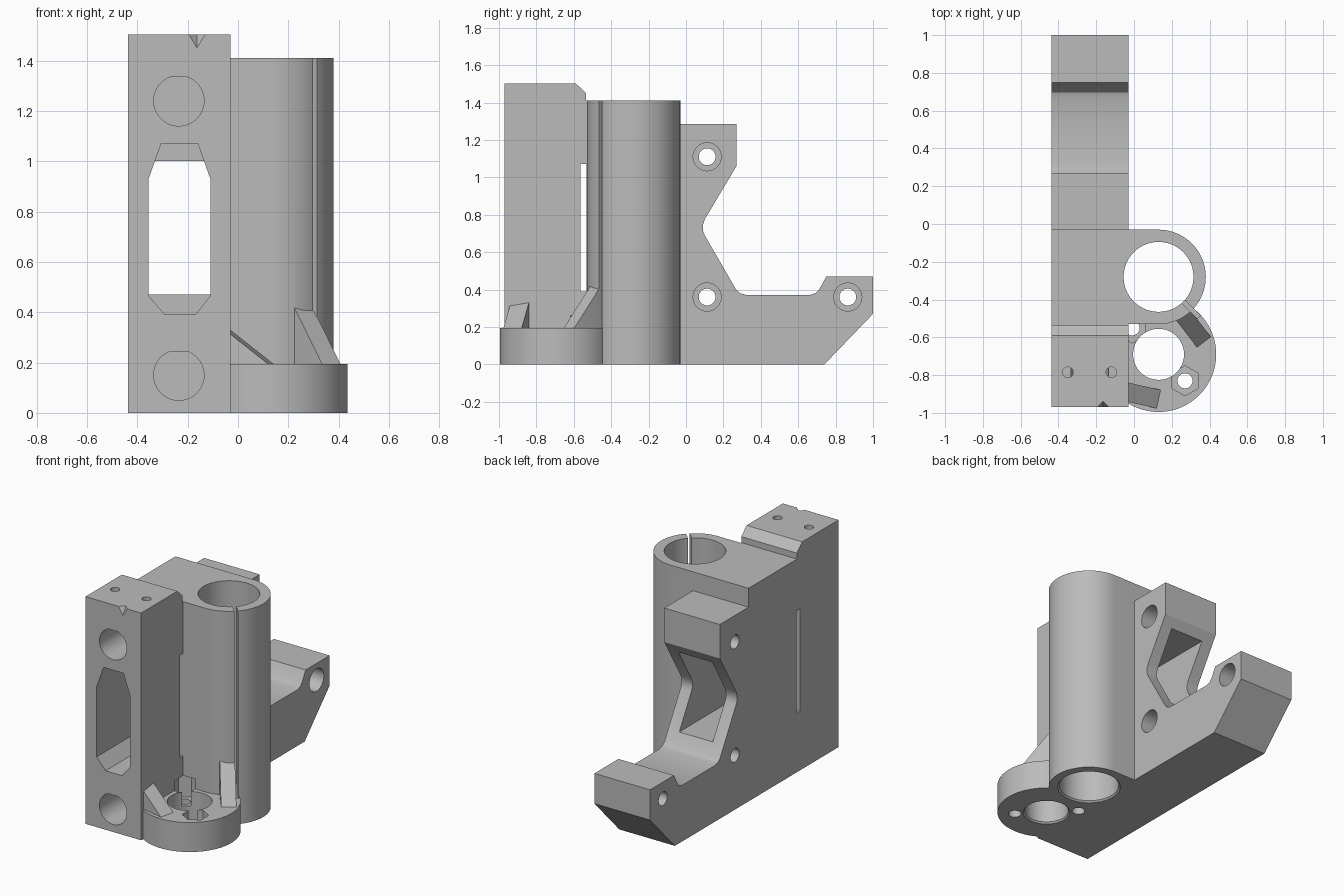
import bpy, bmesh, math
from mathutils import Matrix, Vector

old = bpy.data.objects.get("Cube")
if old:
    bpy.data.objects.remove(old, do_unlink=True)

grey = bpy.data.materials.new("plain_grey")
grey.use_nodes = True
grey.diffuse_color = (0.5, 0.5, 0.5, 1)
grey.node_tree.nodes["Principled BSDF"].inputs["Base Color"].default_value = (0.5, 0.5, 0.5, 1)


def frame(u, v, w, origin=(0, 0, 0)):
    """Matrix placing local x, y, z along u, v, w."""
    m = Matrix((u, v, w)).transposed().to_4x4()
    m.translation = Vector(origin)
    return m


X, Y, Z = Vector((1, 0, 0)), Vector((0, 1, 0)), Vector((0, 0, 1))
ALONG_X = frame(Y, Z, X)        # profile in y, z
ALONG_Y = frame(X, Z, -Y)       # profile in x, z
ALONG_Z = Matrix.Identity(4)    # profile in x, y


def prism(name, points, start, end, matrix):
    """Extrude a profile along the local z axis."""
    bm = bmesh.new()
    low = [bm.verts.new(matrix @ Vector((a, b, start))) for a, b in points]
    high = [bm.verts.new(matrix @ Vector((a, b, end))) for a, b in points]
    bm.faces.new(low)
    bm.faces.new(high)
    n = len(points)
    for i in range(n):
        j = (i + 1) % n
        bm.faces.new((low[i], low[j], high[j], high[i]))
    bmesh.ops.recalc_face_normals(bm, faces=bm.faces)
    return finish(name, bm)


def cone(name, r1, r2, depth, centre, sides=64):
    bm = bmesh.new()
    bmesh.ops.create_cone(bm, cap_ends=True, segments=sides, radius1=r1, radius2=r2,
                          depth=depth, matrix=Matrix.Translation(centre))
    return finish(name, bm)


def finish(name, bm):
    mesh = bpy.data.meshes.new(name)
    bm.to_mesh(mesh)
    bm.free()
    mesh.materials.append(grey)
    ob = bpy.data.objects.new(name, mesh)
    bpy.context.collection.objects.link(ob)
    return ob


def circle(cx, cy, r, sides=64, flat=None):
    """Round profile, with an optional flat top."""
    top = r if flat is None else flat
    pts = []
    for i in range(sides):
        a = 2 * math.pi * (i + 0.5) / sides
        if r * math.sin(a) <= top:
            pts.append((cx + r * math.cos(a), cy + r * math.sin(a)))
    return pts


def rect(a0, a1, b0, b1):
    return [(a0, b0), (a1, b0), (a1, b1), (a0, b1)]


def combine(target, other, operation):
    mod = target.modifiers.new(operation.lower(), "BOOLEAN")
    mod.operation = operation
    mod.solver = "EXACT"
    mod.object = other
    bpy.context.view_layer.objects.active = target
    bpy.ops.object.modifier_apply(modifier=mod.name)
    bpy.data.objects.remove(other, do_unlink=True)


def rib(name, top, foot, width, z_top):
    """Triangular brace sloping from a wall down to the base ring."""
    top, foot = Vector((*top, 0)), Vector((*foot, 0))
    run = (foot - top).length
    u = (foot - top).normalized()
    slope = (z_top - 0.195) / run
    pts = [(-0.05, 0.15), (run, 0.15), (run, 0.195), (0, z_top), (-0.05, z_top + 0.05 * slope)]
    if name == "tall_rib":
        pts = [(0, 0.15)] + pts[1:4]
    return prism(name, pts, -width / 2, width / 2, frame(u, Z, u.cross(Z), top))


# Main plate with rod block, motor arms and stepped top
outline = [(-0.97, 0), (0.74, 0), (1, 0.27), (1, 0.47), (0.75, 0.47), (0.715, 0.405),
           (0.695, 0.382), (0.665, 0.372), (0.32, 0.372), (0.29, 0.38), (0.268, 0.4),
           (0.1, 0.69), (0.09, 0.715), (0.09, 0.745), (0.1, 0.775), (0.27, 1.06),
           (0.27, 1.285), (-0.03, 1.285), (-0.03, 1.41), (-0.535, 1.41),
           (-0.535, 1.45), (-0.59, 1.503), (-0.97, 1.503)]
bracket = prism("motor_bracket", outline, -0.437, -0.03, ALONG_X)

# Bearing sleeve: half round, half square, blended into the plate
sleeve = [(-0.1, -0.03), (-0.1, -0.53)]
for i in range(41):
    a = math.pi * (i / 40 - 0.5)
    sleeve.append((0.13 + 0.25 * math.cos(a), -0.28 + 0.25 * math.sin(a)))
combine(bracket, prism("bearing_sleeve", sleeve, 0, 1.41, ALONG_Z), "UNION")

# Rod foot ring, limited to the open side of the plate
ring = [(-0.1, -0.44), (-0.1, -0.883)]
for i in range(61):
    a = math.radians(-128 + 188 * i / 60)
    ring.append((0.13 + 0.305 * math.cos(a), -0.69 + 0.305 * math.sin(a)))
combine(bracket, prism("base_ring", ring, 0, 0.195, ALONG_Z), "UNION")

# Braces
combine(bracket, rib("low_rib", (-0.035, -0.89), (0.13, -0.927), 0.1, 0.325), "UNION")
combine(bracket, rib("tall_rib", (0.245, -0.463), (0.37, -0.625), 0.092, 0.45), "UNION")

cutters = []

# Bearing bore and foot bore, each with a flared lower mouth
for x, y, r, top in ((0.13, -0.28, 0.185, 1.6), (0.13, -0.69, 0.135, 0.3)):
    cutters.append(prism("bore", circle(x, y, r), -0.1, top, ALONG_Z))
    cutters.append(cone("bore_mouth", r + 0.03, r - 0.01, 0.04, (x, y, 0)))

# Clamping slit in the sleeve
diag = Vector((1, -1, 0)).normalized()
cutters.append(prism("sleeve_slit", rect(0.1, 0.3, 0.02, 1.6), -0.011, 0.011,
                     frame(diag, Z, diag.cross(Z), (0.13, -0.28, 0))))

# Fixing holes with nut pockets in the foot
for x, y, top in ((0.27, -0.83, 0.3), (-0.01, -0.55, 0.26)):
    cutters.append(prism("fixing_hole", circle(x, y, 0.04, 32), -0.1, 0.2, ALONG_Z))
    cutters.append(prism("nut_pocket", circle(x, y, 0.08, 6), 0.1, top, ALONG_Z))

# Belt window: chamfered at the front, square at the back
window = [(-0.29, 0.39), (-0.17, 0.39), (-0.11, 0.465), (-0.11, 0.93),
          (-0.16, 1.07), (-0.305, 1.07), (-0.355, 0.93), (-0.355, 0.465)]
cutters.append(prism("belt_window_front", window, 0.54, 1.1, ALONG_Y))
cutters.append(prism("belt_window_back", rect(-0.355, -0.11, 0.47, 1.0), -0.6, 0.6, ALONG_Y))

# Blind rod sockets with flat tops
for z in (0.15, 1.24):
    cutters.append(prism("rod_socket", circle(-0.235, z, 0.1, flat=0.097), 0.12, 1.1, ALONG_Y))

# Narrow side slot behind the rod block
cutters.append(prism("side_slot", rect(-0.565, -0.531, 0.39, 1.07), -0.6, -0.029, ALONG_X))

# Motor screw holes with wide head recesses
for y, z in ((0.113, 1.11), (0.113, 0.36), (0.865, 0.36)):
    cutters.append(prism("screw_hole", circle(y, z, 0.045, 32), -0.6, 0.1, ALONG_X))
    cutters.append(prism("screw_recess", circle(y, z, 0.075, 48), -0.25, 0, ALONG_X))

# Small top holes and the pointed notch on the front edge
for x in (-0.35, -0.12):
    cutters.append(prism("top_hole", circle(x, -0.785, 0.028, 32), 1.25, 1.6, ALONG_Z))
cutters.append(cone("edge_notch", 0, 0.06, 0.1, (-0.163, -0.97, 1.50), 4))

for cutter in cutters:
    combine(bracket, cutter, "DIFFERENCE")

bpy.ops.object.select_all(action="DESELECT")
bracket.select_set(True)
bpy.context.view_layer.objects.active = bracket
bpy.ops.object.shade_smooth_by_angle(angle=math.radians(25))
